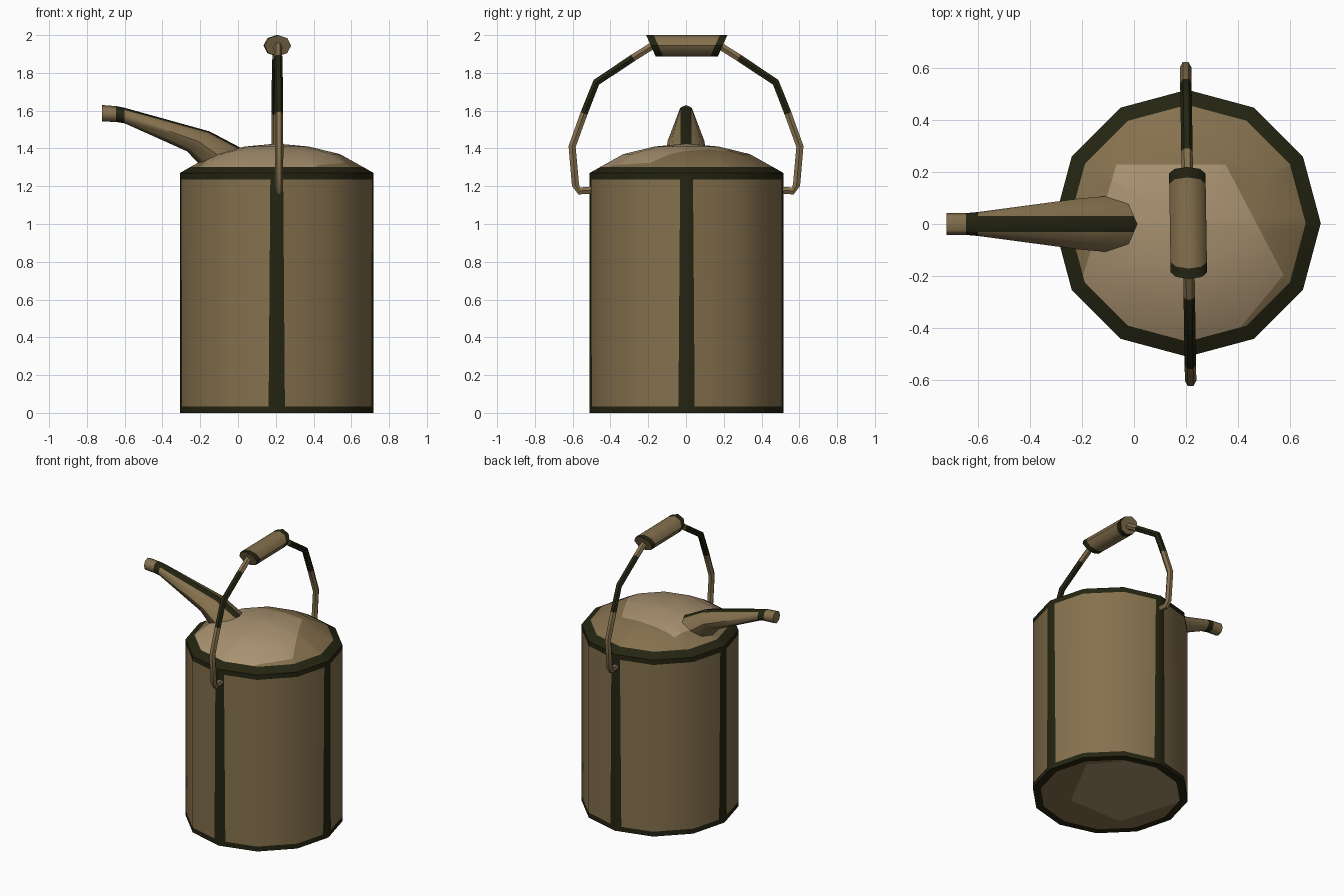
import bpy, bmesh, math
from mathutils import Vector

if "Cube" in bpy.data.objects:
    bpy.data.objects.remove(bpy.data.objects["Cube"])


def material(name, rgb):
    m = bpy.data.materials.new(name)
    m.diffuse_color = (*rgb, 1)
    m.use_nodes = True
    m.node_tree.nodes["Principled BSDF"].inputs["Base Color"].default_value = m.diffuse_color
    return m


BROWN, DARK, TAN = 0, 1, 2
MATS = [material("aged_brown", (0.235, 0.165, 0.076)),
        material("dark_olive_trim", (0.018, 0.018, 0.006)),
        material("light_tan", (0.40, 0.29, 0.165))]


def loft(name, rings, rule):
    """Skin rings of points, cap both ends, colour by rule(row, column)."""
    bm = bmesh.new()
    rows = [[bm.verts.new(p) for p in ring] for ring in rings]
    n = len(rows[0])
    for i in range(len(rows) - 1):
        for j in range(n):
            k = (j + 1) % n
            f = bm.faces.new((rows[i][j], rows[i][k], rows[i + 1][k], rows[i + 1][j]))
            f.material_index = rule(i, j)
    bm.faces.new(rows[0])
    bm.faces.new(rows[-1])
    bmesh.ops.recalc_face_normals(bm, faces=bm.faces[:])
    return name, bm


def finish(name, bm):
    me = bpy.data.meshes.new(name)
    bm.to_mesh(me)
    bm.free()
    for m in MATS:
        me.materials.append(m)
    ob = bpy.data.objects.new(name, me)
    bpy.context.collection.objects.link(ob)
    bpy.ops.object.select_all(action='DESELECT')
    ob.select_set(True)
    bpy.context.view_layer.objects.active = ob
    bpy.ops.object.shade_smooth_by_angle(angle=math.radians(50))
    return ob


# Can body: 12-sided drum with domed lid, seams at every third corner
C = Vector((0.205, 0.003, 0))
R = 0.513


def section(r, z, w):
    corner = [Vector((r * math.cos(k * math.pi / 6), r * math.sin(k * math.pi / 6), z))
              for k in range(12)]
    side = 2 * r * math.sin(math.pi / 12)
    pts = []
    for k, p in enumerate(corner):
        if k % 3:
            pts.append(C + p)
        else:
            t = w / side
            pts += [C + p.lerp(corner[k - 1], t), C + p, C + p.lerp(corner[k + 1], t)]
    return pts


profile = [(0.46, 0), (R, 0), (R, 0.035), (R, 1.235), (R, 1.27),
           (0.455, 1.303), (0.335, 1.37), (0.17, 1.41), (0.01, 1.425)]
rings = [section(r, z, (0.045 - 0.01 * z / 1.27) * r / R) for r, z in profile]


def body_rule(i, j):
    if i in (0, 1, 3, 4):
        return DARK
    return DARK if i == 2 and j % 5 < 2 else BROWN


name, bm = loft("can_body", rings, body_rule)

# Pale worn patch on lid and base, cut in by straight lines (mirrored below)
outline = [((-0.40, -0.2), (-0.28, 0.2)), ((-0.28, 0.225), (0.15, 0.225)),
           ((0.15, 0.22), (0.37, -0.2)), ((0.37, -0.2), (0.22, -0.38))]
for up in (1, -1):
    def inner_faces():
        return [f for f in bm.faces if f.normal.z * up > 0.3 and f.material_index != DARK]
    planes = []
    for a, b in outline:
        a = Vector((a[0], a[1] * up, 0))
        b = Vector((b[0], b[1] * up, 0))
        no = Vector((-(b - a).y, (b - a).x, 0)).normalized() * up
        planes.append((C + a, no))
        fs = inner_faces()
        geom = fs + list({e for f in fs for e in f.edges}) + list({v for f in fs for v in f.verts})
        bmesh.ops.bisect_plane(bm, geom=geom, dist=1e-5, plane_co=C + a, plane_no=no)
        bm.normal_update()
    for f in inner_faces():
        c = f.calc_center_median()
        c.z = 0
        if all((c - co).dot(no) < 0 for co, no in planes):
            f.material_index = TAN
finish(name, bm)

# Spout: octagonal taper, each ring given by its top, bottom and half width
stations = [((-0.72, 1.63), (-0.72, 1.543), 0.042),
            ((-0.645, 1.624), (-0.645, 1.540), 0.042),
            ((-0.60, 1.615), (-0.60, 1.533), 0.046),
            ((-0.15, 1.49), (-0.27, 1.385), 0.098),
            ((0.03, 1.395), (-0.18, 1.29), 0.11)]


def spout_ring(top, bottom, w):
    t, b = Vector((top[0], 0, top[1])), Vector((bottom[0], 0, bottom[1]))
    mid, up = (t + b) / 2, (t - b) / 2
    octo = [mid + up * math.cos(a) + Vector((0, w * math.sin(a), 0))
            for a in (k * math.pi / 4 for k in range(8))]
    s = min(0.95, 0.03 / (0.707 * w))
    return [octo[0], octo[0].lerp(octo[1], s), *octo[1:], octo[0].lerp(octo[7], s)]


finish(*loft("spout", [spout_ring(*s) for s in stations],
             lambda i, j: DARK if i == 1 or (i > 1 and j in (0, 9)) else BROWN))


# Handle: bent wire on each side, slightly twisted about the vertical
def handle_x(y):
    return 0.208 - 0.016 * y


path = [(0.49, 1.18), (0.565, 1.175), (0.585, 1.205), (0.603, 1.41), (0.54, 1.585),
        (0.475, 1.75), (0.28, 1.88), (0.16, 1.955)]
for side, label in ((1, "back"), (-1, "front")):
    pts = [Vector((handle_x(y * side), y * side, z)) for y, z in path]
    rings = []
    for i, p in enumerate(pts):
        tan = (pts[min(i + 1, len(pts) - 1)] - pts[max(i - 1, 0)]).normalized()
        u = Vector((1, 0, 0))
        v = tan.cross(u).normalized()
        rings.append([p + 0.022 * (u * math.cos(a) + v * math.sin(a))
                      for a in (k * math.pi / 3 for k in range(6))])
    finish(*loft("handle_wire_" + label, rings, lambda i, j: DARK if i in (4, 5) else BROWN))

# Grip: octagonal sleeve with slanted ends and dark end bands
rings = []
for y in (-0.19, -0.15, 0.15, 0.19):
    ring = []
    for k in range(8):
        a = k * math.pi / 4
        yy = 0.004 + y + math.copysign(0.025, y) * math.sin(a)
        ring.append(Vector((handle_x(yy) + 0.07 * math.cos(a), yy, 1.944 + 0.056 * math.sin(a))))
    rings.append(ring)
finish(*loft("handle_grip", rings, lambda i, j: BROWN if i == 1 else DARK))
